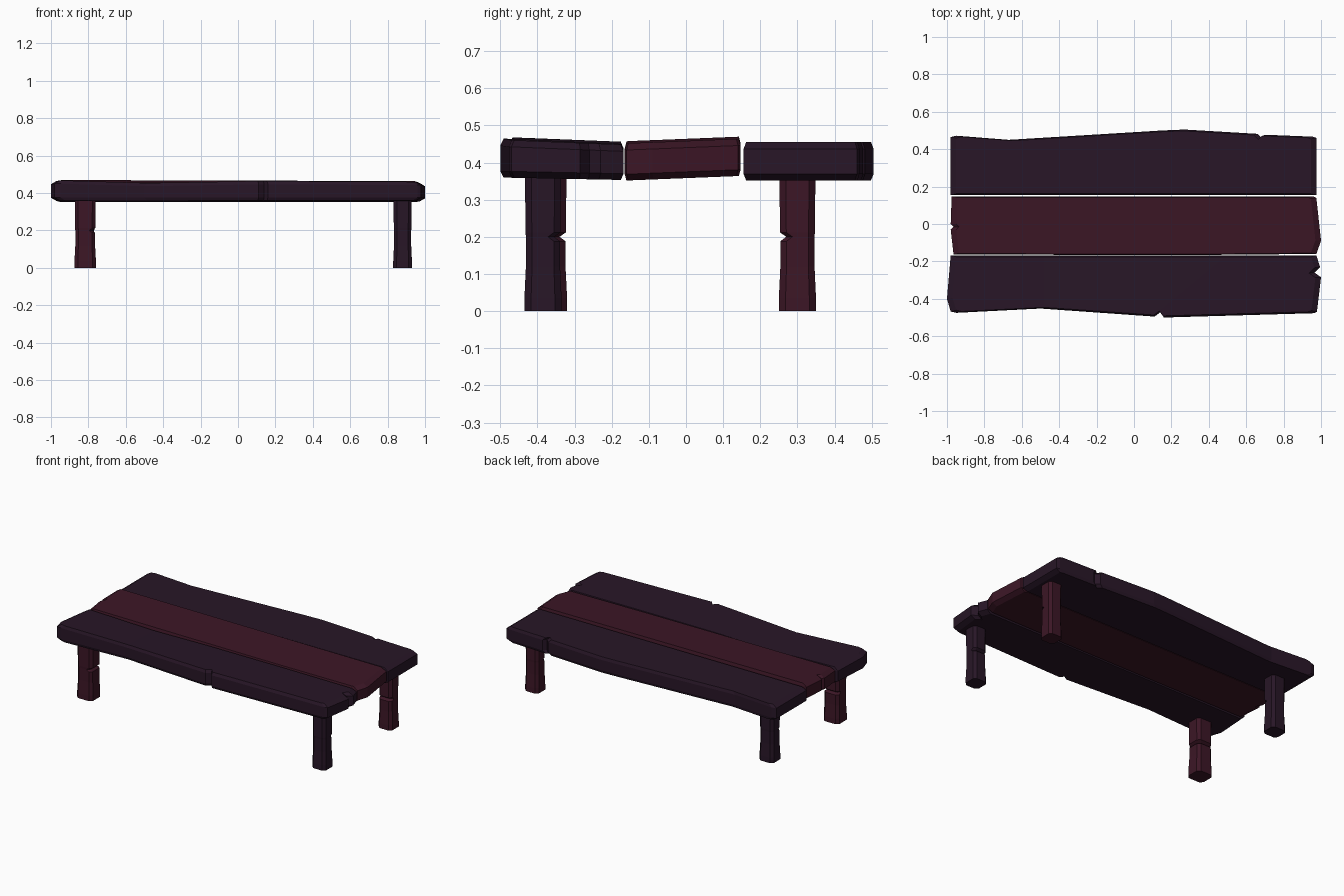
import bpy, bmesh

if "Cube" in bpy.data.objects:
    bpy.data.objects.remove(bpy.data.objects["Cube"])

def material(name, rgb):
    m = bpy.data.materials.new(name)
    m.diffuse_color = (*rgb, 1)
    m.use_nodes = True
    m.node_tree.nodes["Principled BSDF"].inputs["Base Color"].default_value = m.diffuse_color
    return m

PURPLE = material("dark_wood", (0.021, 0.008, 0.020))
RED = material("red_wood", (0.045, 0.008, 0.019))

def loft(name, rings, mat):
    """Skin a stack of equal-sized rings and cap both ends."""
    bm = bmesh.new()
    rows = [[bm.verts.new(p) for p in r] for r in rings]
    n = len(rows[0])
    for a, b in zip(rows, rows[1:]):
        for i in range(n):
            j = (i + 1) % n
            bm.faces.new((a[i], a[j], b[j], b[i]))
    caps = [bm.faces.new(rows[0]), bm.faces.new(rows[-1])]
    bmesh.ops.triangulate(bm, faces=caps)
    bmesh.ops.recalc_face_normals(bm, faces=bm.faces)
    me = bpy.data.meshes.new(name)
    bm.to_mesh(me)
    bm.free()
    me.materials.append(mat)
    ob = bpy.data.objects.new(name, me)
    bpy.context.collection.objects.link(ob)
    return ob

def plank(name, outline, cy, ky, bottom, top, mat):
    """Chamfered board; bottom and top give the height at (x, y)."""
    def ring(inset, f, dz):
        pts = []
        for x, y in outline:
            if inset:
                x, y = x * 0.97, cy + (y - cy) * ky
            pts.append((x, y, f(x, y) + dz))
        return pts
    loft(name, [ring(1, bottom, 0), ring(0, bottom, 0.017),
                ring(0, top, -0.018), ring(1, top, 0)], mat)

# Tabletop boards with worn edges and small notches
plank("front_plank",
      [(-0.98, -0.168), (-1.0, -0.40), (-0.98, -0.468), (-0.95, -0.475), (-0.5, -0.452),
       (0.11, -0.495), (0.14, -0.472), (0.16, -0.50), (0.96, -0.477), (0.978, -0.47),
       (1.0, -0.285), (0.965, -0.26), (0.995, -0.23), (0.975, -0.168),
       (0.5, -0.168), (-0.1, -0.168), (-0.5, -0.168)],
      -0.32, 0.95,
      lambda x, y: 0.353 - 0.02 * (y + 0.17),
      lambda x, y: 0.452 - 0.04 * (y + 0.17) - 0.004 * x - 0.012 * max(0, 1 - abs(x + 0.45) / 0.5),
      PURPLE)
plank("middle_plank",
      [(-0.975, 0.147), (-0.98, 0.0), (-0.965, -0.015), (-0.98, -0.03), (-0.965, -0.162),
       (-0.3, -0.165), (0.4, -0.165), (0.975, -0.16), (1.0, -0.09), (0.975, 0.14), (0.96, 0.147),
       (0.4, 0.147), (-0.3, 0.147)],
      -0.01, 0.97,
      lambda x, y: 0.358 + 0.04 * y,
      lambda x, y: 0.461 + 0.04 * y - 0.003 * x,
      RED)
plank("back_plank",
      [(-0.98, 0.155), (0.975, 0.155), (0.975, 0.46), (0.955, 0.467), (0.705, 0.477),
       (0.685, 0.457), (0.66, 0.482), (0.27, 0.505), (0.15, 0.50), (-0.67, 0.45),
       (-0.95, 0.472), (-0.98, 0.465)],
      0.33, 0.96,
      lambda x, y: 0.352, lambda x, y: 0.455, PURPLE)

def leg(name, cx, cy, wx, wy, mat, nx, ny):
    """Octagonal post, slightly waisted, nicked on the (nx, ny) side at z = 0.2."""
    hx, hy, c = wx / 2, wy / 2, 0.018
    octagon = [(hx, -hy + c), (hx, hy - c), (hx - c, hy), (-hx + c, hy),
               (-hx, hy - c), (-hx, -hy + c), (-hx + c, -hy), (hx - c, -hy)]
    rings = []
    for z, s, nick in ((0, 1, 0), (0.035, 1, 0), (0.12, 0.92, 0), (0.188, 0.92, 0),
                       (0.2, 0.92, 0.016), (0.212, 0.94, 0), (0.375, 0.97, 0)):
        rings.append([(cx + x * s - (nick * nx if x * nx > hx * 0.5 else 0),
                       cy + y * s - (nick * ny if y * ny > hy * 0.5 else 0), z)
                      for x, y in octagon])
    loft(name, rings, mat)

# Legs, alternating colours
leg("front_left_leg", -0.817, -0.375, 0.115, 0.11, RED, 1, 1)
leg("front_right_leg", 0.88, -0.385, 0.10, 0.10, PURPLE, 0, 1)
leg("back_right_leg", 0.88, 0.30, 0.10, 0.10, RED, 0, -1)
leg("back_left_leg", -0.817, 0.30, 0.105, 0.10, PURPLE, 0, -1)
